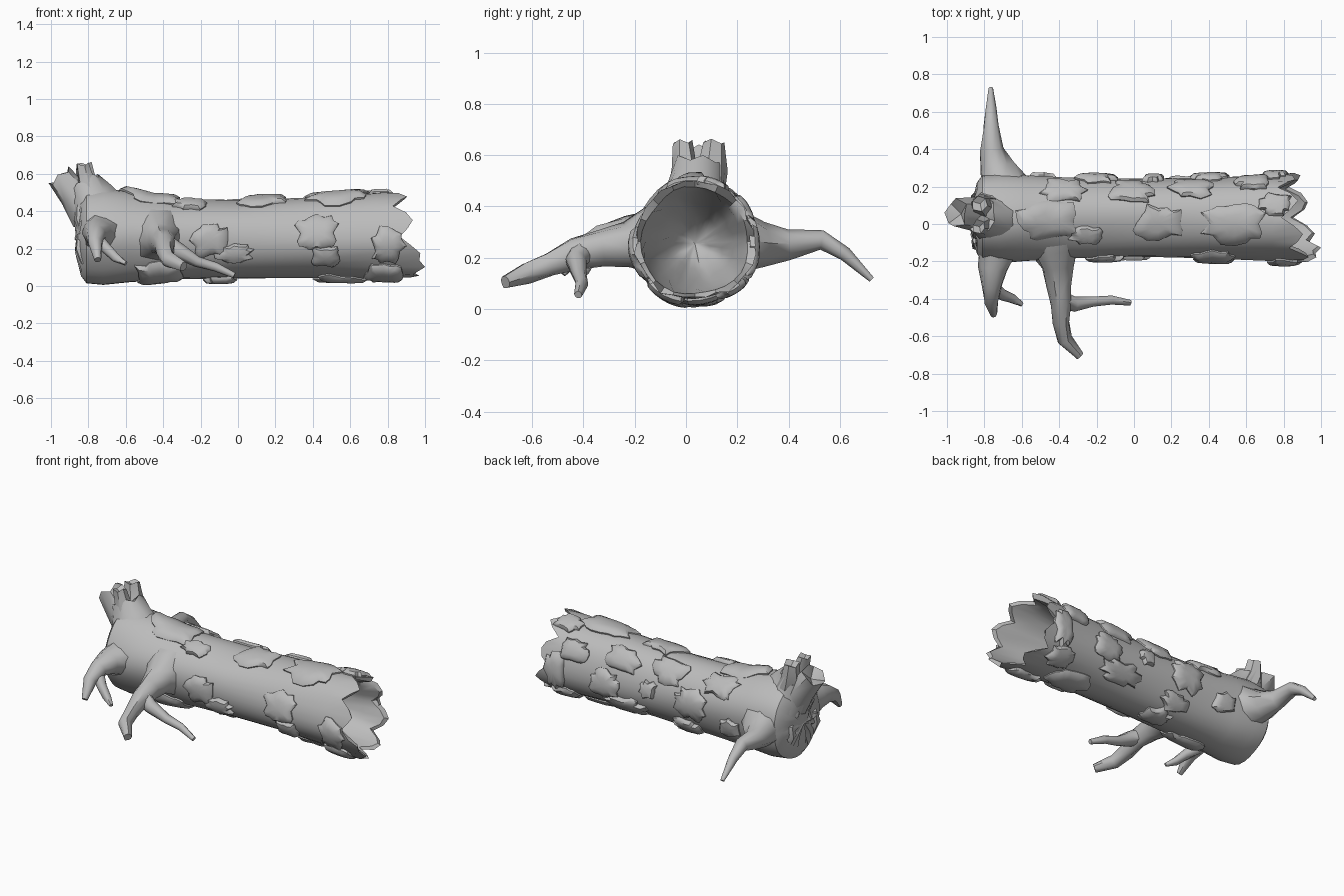
import bpy, bmesh, math, random
from mathutils import Vector

if "Cube" in bpy.data.objects:
    bpy.data.objects.remove(bpy.data.objects["Cube"])

random.seed(7)
CY = 0.035
grey = bpy.data.materials.new("weathered grey wood")
grey.diffuse_color = (0.5, 0.5, 0.5, 1)
grey.use_nodes = True
grey.node_tree.nodes["Principled BSDF"].inputs["Base Color"].default_value = grey.diffuse_color


def finish(name, bm, angle=40):
    bmesh.ops.recalc_face_normals(bm, faces=bm.faces)
    me = bpy.data.meshes.new(name)
    bm.to_mesh(me)
    bm.free()
    me.materials.append(grey)
    me.shade_smooth()
    me.set_sharp_from_angle(angle=math.radians(angle))
    ob = bpy.data.objects.new(name, me)
    bpy.context.collection.objects.link(ob)
    return ob


def bridge(bm, a, b):
    n = len(a)
    for i in range(n):
        bm.faces.new((a[i], a[(i + 1) % n], b[(i + 1) % n], b[i]))


def fan(bm, ring, co):
    c = bm.verts.new(co)
    for i in range(len(ring)):
        bm.faces.new((ring[i], ring[(i + 1) % len(ring)], c))


PROFILE = [(-0.84, 0.19), (-0.81, 0.23), (-0.72, 0.24), (-0.58, 0.228), (-0.35, 0.215),
           (0, 0.208), (0.4, 0.215), (0.7, 0.228), (1.1, 0.236)]


def radius(x):
    x = max(x, PROFILE[0][0])
    for (x0, r0), (x1, r1) in zip(PROFILE, PROFILE[1:]):
        if x <= x1:
            return r0 + (r1 - r0) * (x - x0) / (x1 - x0)
    return PROFILE[-1][1]


def on_log(x, a, off=0.0):
    """Point around the log: a = 0 top, 90 back, 180 underside, -90 front."""
    a = math.radians(a)
    r = radius(x) + off + 0.005 * math.sin(3 * a + 2 * x) + 0.004 * math.sin(5 * a - 4 * x)
    cz = 0.25 + 0.014 * min(1, max(0, x / 0.6))
    # swell at the top where the stub grows out
    r += 0.035 * max(0, math.cos(a)) ** 3 * min(1, max(0, (-0.45 - x) / 0.15))
    return Vector((x, CY + r * math.sin(a), cz + r * math.cos(a)))


# hollow trunk with a splintered rim and a lumpy closed root end
N = 32
angs = [360 * i / N for i in range(N)]
lip = []
for i, a in enumerate(angs):
    lean = math.cos(math.radians(a - 225))          # longest at the lower front
    splinter = (-0.055, 0.01, 0.05, 0.015)[i % 4] * random.uniform(0.7, 1.2)
    lip.append(min(1.0, 0.872 + 0.05 * lean + splinter))
lip[20], lip[21] = 1.0, 0.97
bm = bmesh.new()
ring = lambda f: [bm.verts.new(f(i, a)) for i, a in enumerate(angs)]
rings = [ring(lambda i, a: on_log(-0.84, a, -0.1) + Vector((random.uniform(-0.035, 0), 0, 0)))]
rings += [ring(lambda i, a: on_log(x, a)) for x, _ in PROFILE[:-2]]
rings.append(ring(lambda i, a: on_log(0.74, a)))
rings.append(ring(lambda i, a: on_log(lip[i], a, random.uniform(-0.012, 0.012))))
rings.append(ring(lambda i, a: on_log(lip[i] - 0.015, a, -0.022)))
for x, inset in ((0.74, -0.04), (0.55, -0.07), (0.4, -0.11), (0.32, -0.16)):
    rings.append(ring(lambda i, a: on_log(x, a, inset + random.uniform(-0.008, 0.008))))
for r0, r1 in zip(rings, rings[1:]):
    bridge(bm, r0, r1)
fan(bm, rings[-1], (0.29, CY, 0.255))
fan(bm, rings[0], (-0.865, CY, 0.25))
finish("hollow_trunk", bm)


def limb(name, path, sides=9, jag=0.0):
    """Tapered rough tube through (x, y, z, radius) points."""
    bm = bmesh.new()
    pts = [Vector(p[:3]) for p in path]
    d0 = (pts[1] - pts[0]).normalized()
    u = d0.orthogonal().normalized()
    prev = None
    for k, p in enumerate(pts):
        d = (pts[min(k + 1, len(pts) - 1)] - pts[max(k - 1, 0)]).normalized()
        u = d0.rotation_difference(d) @ u
        d0, v = d, d.cross(u)
        last = k == len(pts) - 1
        cur = []
        for i in range(sides):
            t = 2 * math.pi * i / sides
            r = path[k][3] * random.uniform(0.88, 1.12)
            q = p + (u * math.cos(t) + v * math.sin(t)) * r
            if last:
                q += d * jag * (1 if i % 2 else -1) * random.uniform(0.4, 1)
            cur.append(bm.verts.new(q))
        if prev:
            bridge(bm, prev, cur)
        else:
            fan(bm, cur, p)
        prev = cur
    fan(bm, prev, pts[-1] - d0 * jag * 2)
    return finish(name, bm, 50)


# side roots, each flaring into the trunk
limb("back_root", [(-0.68, 0.12, 0.26, 0.17), (-0.705, 0.22, 0.258, 0.125), (-0.735, 0.3, 0.25, 0.09),
                   (-0.76, 0.4, 0.25, 0.062), (-0.765, 0.53, 0.27, 0.04), (-0.765, 0.62, 0.215, 0.028),
                   (-0.765, 0.725, 0.115, 0.012)])
limb("front_root", [(-0.43, -0.06, 0.26, 0.17), (-0.425, -0.15, 0.26, 0.13), (-0.41, -0.23, 0.25, 0.092),
                    (-0.405, -0.33, 0.235, 0.068), (-0.39, -0.43, 0.215, 0.06), (-0.385, -0.53, 0.175, 0.045),
                    (-0.37, -0.62, 0.14, 0.04), (-0.29, -0.705, 0.105, 0.026)])
limb("front_root_fork", [(-0.4, -0.4, 0.23, 0.05), (-0.32, -0.43, 0.19, 0.04), (-0.22, -0.415, 0.13, 0.03),
                         (-0.12, -0.405, 0.1, 0.025), (-0.02, -0.42, 0.055, 0.015)])
limb("end_root", [(-0.72, -0.05, 0.27, 0.15), (-0.735, -0.15, 0.28, 0.105), (-0.755, -0.24, 0.29, 0.075),
                  (-0.765, -0.33, 0.275, 0.055), (-0.765, -0.41, 0.23, 0.04), (-0.75, -0.485, 0.14, 0.018)])
limb("end_root_fork", [(-0.76, -0.34, 0.25, 0.04), (-0.7, -0.38, 0.2, 0.03),
                       (-0.65, -0.4, 0.15, 0.024), (-0.6, -0.43, 0.12, 0.012)])

# broken upright stub with splintered prongs
limb("stub_base", [(-0.69, 0.035, 0.28, 0.2), (-0.735, 0.035, 0.39, 0.165),
                   (-0.79, 0.04, 0.47, 0.125), (-0.83, 0.045, 0.55, 0.1)], 12, 0.015)
limb("stub_prong_back", [(-0.78, 0.08, 0.46, 0.08), (-0.81, 0.1, 0.55, 0.06), (-0.825, 0.11, 0.65, 0.045)], 6, 0.01)
limb("stub_prong_front", [(-0.78, 0, 0.46, 0.08), (-0.81, -0.01, 0.55, 0.05), (-0.83, -0.015, 0.65, 0.038)], 6, 0.01)
limb("stub_prong_end", [(-0.79, 0.04, 0.38, 0.1), (-0.87, 0.05, 0.49, 0.085), (-0.95, 0.055, 0.585, 0.075)], 8, 0.02)


def bark(name, x, a, sx, sa, thick=0.024, n=20):
    """Ragged bark plate wrapped on the log; sx is half length, sa half angle."""
    bm = bmesh.new()
    rag = [random.uniform(0.72, 1.12) for _ in range(n)]
    prev = None
    for s, off in ((1.0, -0.012), (1.02, thick * 0.35), (0.82, thick), (0.45, thick * 1.15)):
        cur = []
        for i in range(n):
            t = 2 * math.pi * i / n
            # slightly squared outline
            c, w = [math.copysign(abs(f) ** 0.75, f) for f in (math.cos(t), math.sin(t))]
            cur.append(bm.verts.new(on_log(x + sx * rag[i] * s * c, a + sa * rag[i] * s * w, off)))
        if prev:
            bridge(bm, prev, cur)
        prev = cur
    fan(bm, prev, on_log(x, a, thick * 1.2))
    finish(name, bm, 45)


# bark plates: x, angle round the log, half length, half angle
PLATES = [
    # top
    (-0.45, -5, 0.17, 27), (-0.25, -27, 0.1, 14), (0.13, -8, 0.13, 25), (0.54, -8, 0.17, 32),
    (-0.38, 42, 0.12, 20), (-0.01, 42, 0.12, 22), (0.3, 48, 0.12, 20), (0.64, 58, 0.1, 18),
    (0.76, 18, 0.09, 15),
    # front
    (0.42, -84, 0.11, 27), (0.47, -118, 0.09, 18), (0.8, -102, 0.09, 24), (-0.15, -92, 0.1, 25),
    (-0.02, -112, 0.1, 15),
    # back
    (0.75, 95, 0.07, 32), (0.4, 95, 0.11, 25), (0.28, 125, 0.14, 18), (0.1, 82, 0.06, 15),
    (-0.2, 85, 0.11, 28), (-0.48, 105, 0.08, 18),
    # underside
    (-0.42, -150, 0.14, 28), (-0.1, 170, 0.1, 20), (0.55, 175, 0.14, 28),
    (0.78, -150, 0.1, 22), (0.72, 140, 0.09, 18), (-0.15, 135, 0.1, 16),
]
for k, (x, a, sx, sa) in enumerate(PLATES):
    bark("bark_plate_%02d" % (k + 1), x, a, sx, sa)

# bark slivers clinging to the root end
for k, (y, z, h) in enumerate([(-0.04, 0.36, 0.1), (0.09, 0.34, 0.09), (-0.1, 0.2, 0.08), (0.14, 0.2, 0.07)]):
    limb("end_bark_%d" % (k + 1), [(-0.82, y, z - h, 0.02), (-0.83, y, z, 0.045),
                                   (-0.845, y + 0.01, z + h, 0.018)], 6)
